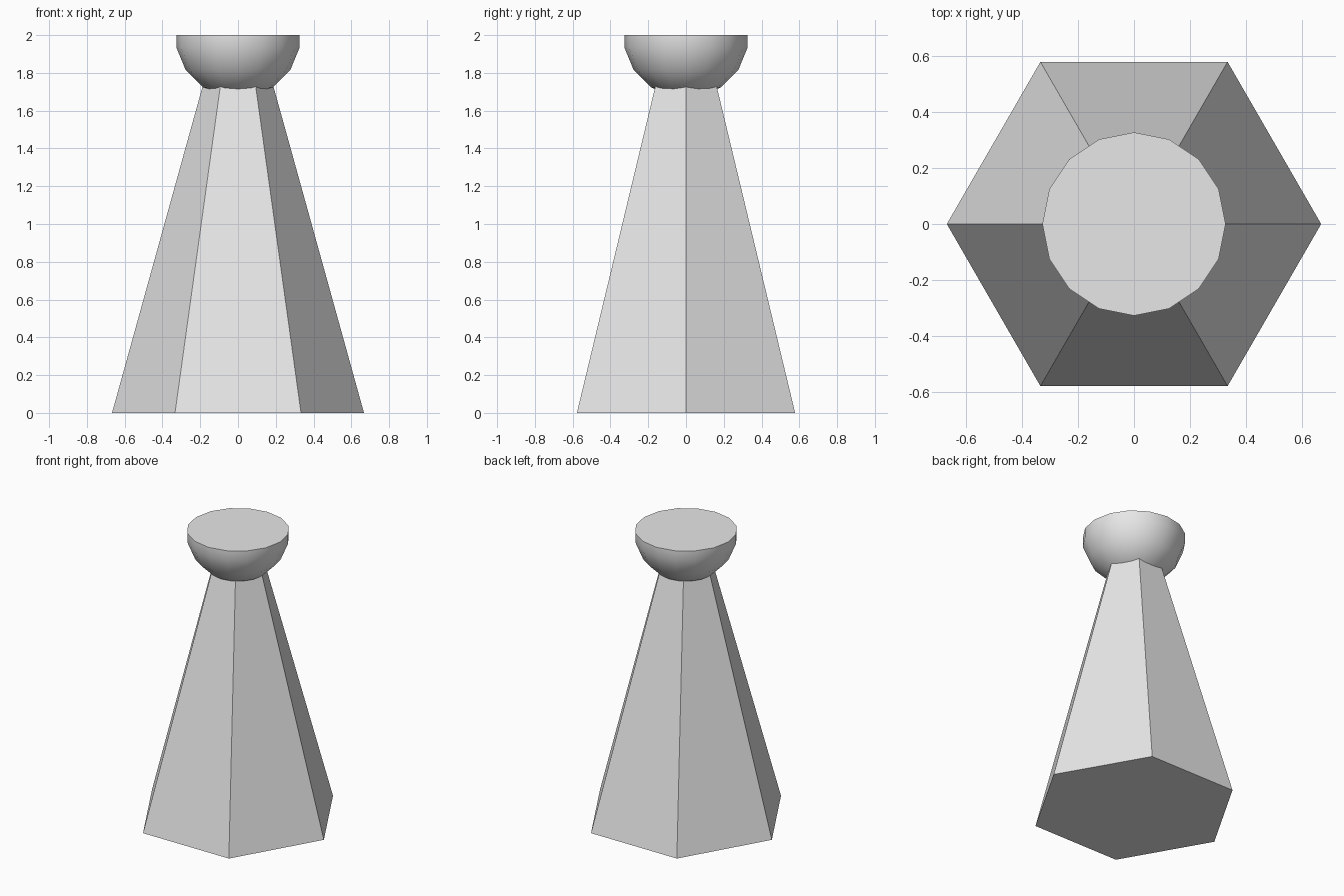
import bpy
import bmesh
from math import cos, sin, radians

cube = bpy.data.objects.get("Cube")
if cube:
    bpy.data.objects.remove(cube, do_unlink=True)

# One plain grey for the whole model
grey = bpy.data.materials.new("light grey")
grey.use_nodes = True
color = (0.8, 0.8, 0.8, 1)
grey.diffuse_color = color
grey.node_tree.nodes["Principled BSDF"].inputs["Base Color"].default_value = color


def lathe(name, sides, profile):
    """Closed solid from stacked regular polygons, given as (radius, z) from the bottom up."""
    bm = bmesh.new()
    step = 360 / sides
    rings = [[bm.verts.new((r * cos(radians(i * step)), r * sin(radians(i * step)), z))
              for i in range(sides)] for r, z in profile]
    for low, high in zip(rings, rings[1:]):
        for i in range(sides):
            j = (i + 1) % sides
            bm.faces.new((low[i], low[j], high[j], high[i]))
    bm.faces.new(rings[0][::-1])
    bm.faces.new(rings[-1])
    mesh = bpy.data.meshes.new(name)
    bm.to_mesh(mesh)
    bm.free()
    mesh.materials.append(grey)
    obj = bpy.data.objects.new(name, mesh)
    bpy.context.collection.objects.link(obj)
    return obj


# Six-sided tapering pedestal, its tip hidden inside the bowl
lathe("pedestal", 6, [(0.667, 0), (0.14, 1.9)])

# Lower half of a faceted ball, cut flat at its middle
R = 0.333
rings = [(R * cos(radians(a)), 2 - R * sin(radians(a)))
         for a in (78.75, 56.25, 33.75, 11.25)]
bowl = lathe("bowl", 16, rings + [(rings[-1][0], 2)])

# Soft shading on the bowl, with a crisp rim
bpy.ops.object.select_all(action="DESELECT")
bowl.select_set(True)
bpy.context.view_layer.objects.active = bowl
bpy.ops.object.shade_smooth_by_angle(angle=radians(30))
